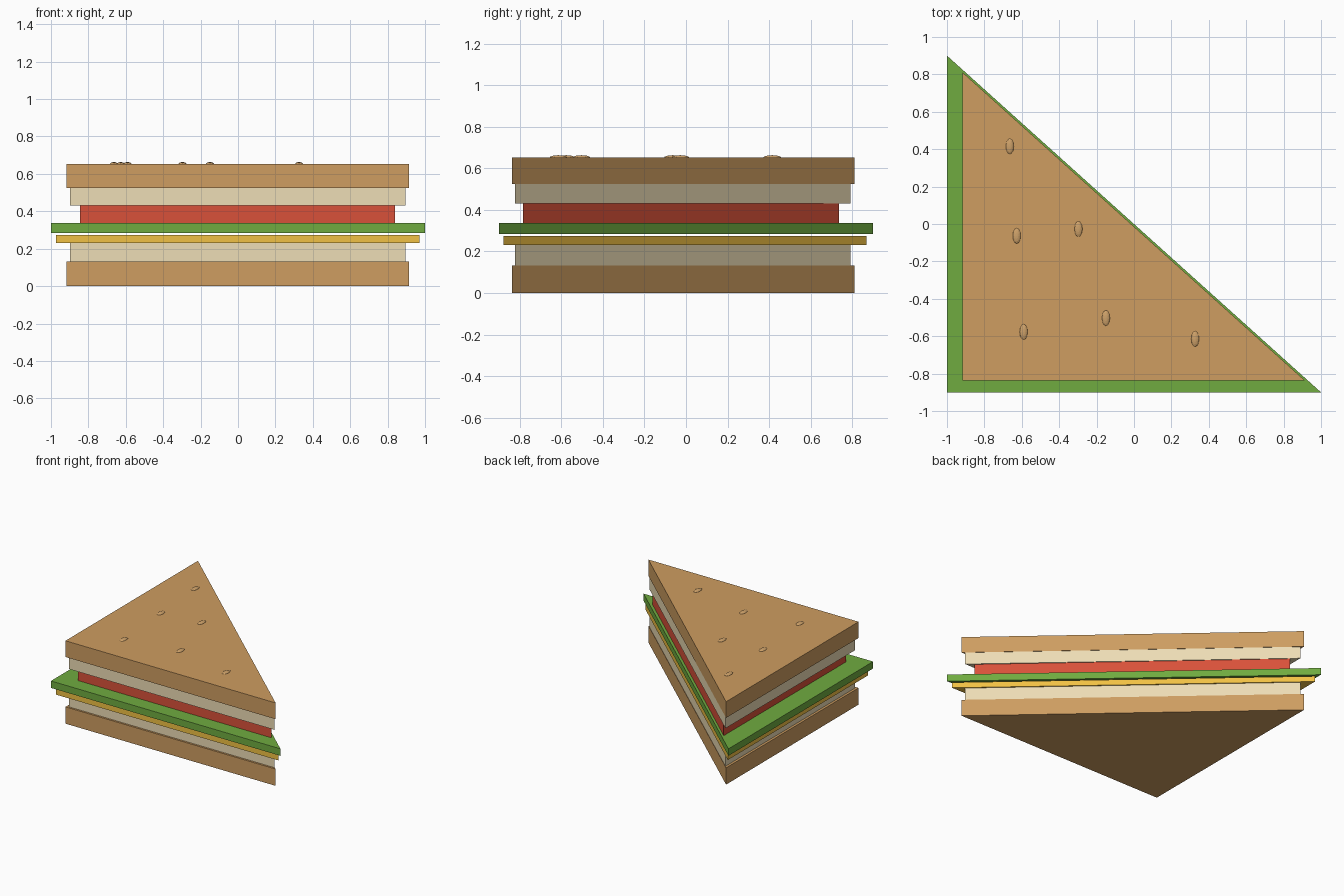
import bpy, bmesh

if "Cube" in bpy.data.objects:
    bpy.data.objects.remove(bpy.data.objects["Cube"])


def material(name, rgb):
    m = bpy.data.materials.new(name)
    # sRGB 0-255 to linear
    m.diffuse_color = [(c / 255) ** 2.2 for c in rgb] + [1]
    m.use_nodes = True
    m.node_tree.nodes["Principled BSDF"].inputs["Base Color"].default_value = m.diffuse_color
    return m


def add_object(name, bm, mat):
    mesh = bpy.data.meshes.new(name)
    bmesh.ops.recalc_face_normals(bm, faces=bm.faces)
    bm.to_mesh(mesh)
    bm.free()
    mesh.materials.append(mat)
    ob = bpy.data.objects.new(name, mesh)
    bpy.context.collection.objects.link(ob)
    return ob


def wedge(name, x0, x1, y0, y1, z0, z1, mat):
    """Right-angled triangular slab, square corner at (x0, y0)."""
    bm = bmesh.new()
    face = bm.faces.new([bm.verts.new(p) for p in
                         ((x0, y0, z0), (x1, y0, z0), (x0, y1, z0))])
    ext = bmesh.ops.extrude_face_region(bm, geom=[face])
    if not face.is_valid or len(bm.faces) < 5:
        bm.faces.new([v for v in bm.verts][:3])
    top = [g for g in ext["geom"] if isinstance(g, bmesh.types.BMVert)]
    bmesh.ops.translate(bm, verts=top, vec=(0, 0, z1 - z0))
    return add_object(name, bm, mat)


crust = material("crust", (205, 156, 97))
crumb = material("crumb", (237, 220, 180))
cheese = material("cheese", (241, 192, 70))
lettuce = material("lettuce", (111, 170, 66))
tomato = material("tomato", (216, 82, 60))
seed_mat = material("seed", (205, 160, 105))

# Layers from the bottom up
wedge("bottom_crust", -0.917, 0.915, -0.838, 0.811, 0.0, 0.132, crust)
wedge("bottom_crumb", -0.898, 0.895, -0.823, 0.791, 0.132, 0.23, crumb)
wedge("cheese_slice", -0.972, 0.97, -0.879, 0.868, 0.23, 0.274, cheese)
wedge("lettuce_leaf", -1.0, 1.0, -0.9, 0.9, 0.283, 0.338, lettuce)
wedge("tomato_slice", -0.845, 0.84, -0.784, 0.737, 0.338, 0.43, tomato)
wedge("top_crumb", -0.898, 0.895, -0.823, 0.791, 0.43, 0.525, crumb)
wedge("top_crust", -0.917, 0.915, -0.838, 0.811, 0.525, 0.653, crust)

# Flattened seeds on the top slice
seeds = [(-0.664, 0.415), (-0.627, -0.063), (-0.297, -0.027),
         (-0.59, -0.577), (-0.15, -0.503), (0.327, -0.614)]
for i, (x, y) in enumerate(seeds):
    bm = bmesh.new()
    bmesh.ops.create_uvsphere(bm, u_segments=12, v_segments=8, radius=1)
    bmesh.ops.scale(bm, verts=bm.verts, vec=(0.022, 0.043, 0.012))
    add_object(f"seed_{i + 1}", bm, seed_mat).location = (x, y, 0.651)
